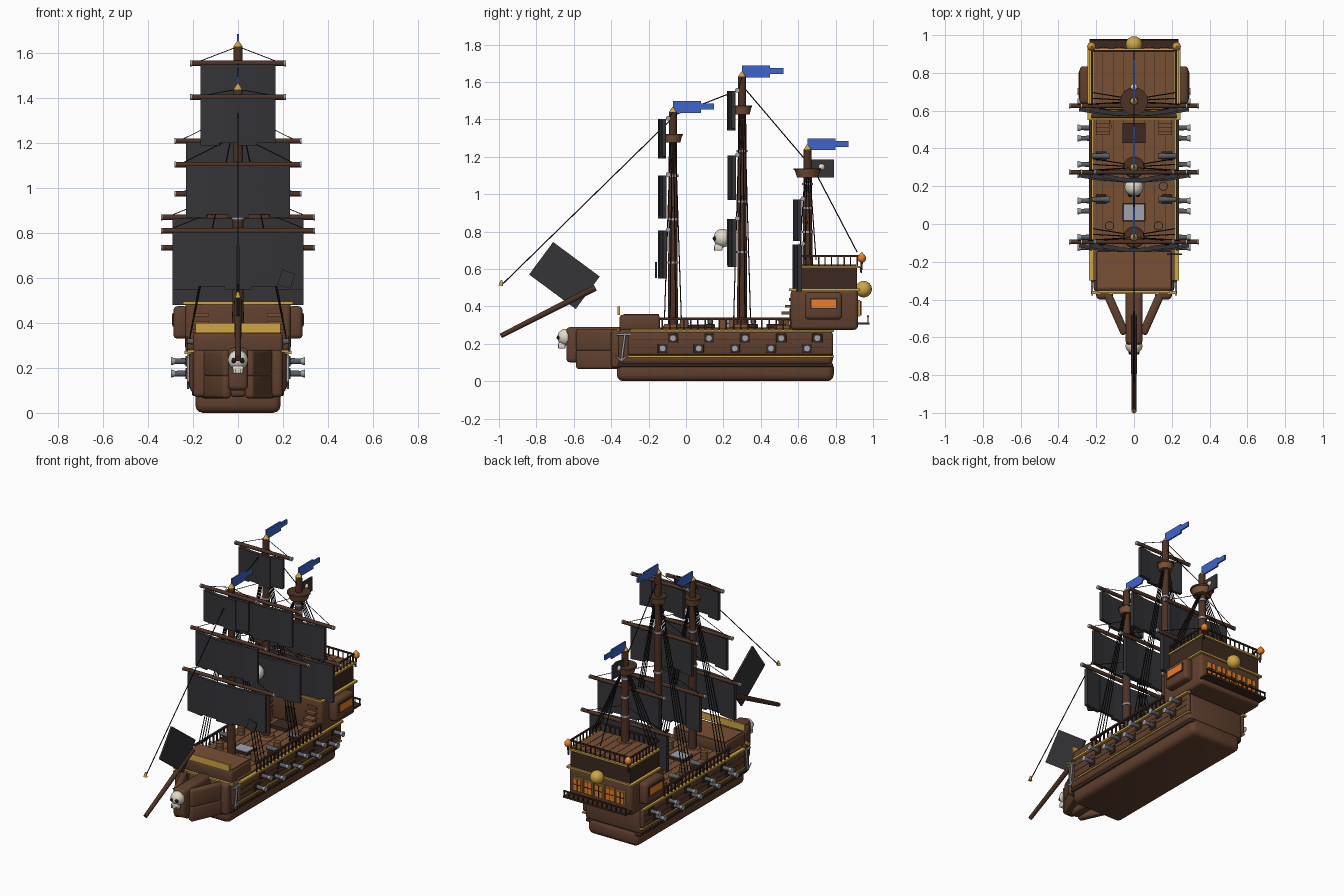
import bpy, bmesh, math
from mathutils import Vector, Matrix

if "Cube" in bpy.data.objects:
    bpy.data.objects.remove(bpy.data.objects["Cube"])

def mat(name, r, g, b):
    m = bpy.data.materials.new(name)
    m.diffuse_color = (r, g, b, 1)
    m.use_nodes = True
    m.node_tree.nodes["Principled BSDF"].inputs["Base Color"].default_value = m.diffuse_color
    return m

WOOD = mat("wood", .12, .052, .028)
DECK = mat("deck_wood", .19, .08, .035)
DARK = mat("dark_wood", .045, .022, .014)
SPAR = mat("spar_wood", .075, .032, .018)
SAIL = mat("black_cloth", .035, .035, .04)
GOLD = mat("gold", .62, .38, .06)
BLUE = mat("blue_cloth", .05, .13, .6)
GLOW = mat("lit_glass", .85, .2, .02)
BONE = mat("bone", .75, .7, .58)
IRON = mat("iron", .1, .11, .13)
STEEL = mat("steel", .35, .37, .42)
BLACK = mat("black", .01, .01, .01)

def finish(bm, name, m):
    me = bpy.data.meshes.new(name)
    bm.to_mesh(me)
    bm.free()
    me.materials.append(m)
    ob = bpy.data.objects.new(name, me)
    bpy.context.collection.objects.link(ob)
    return ob

def box(name, x, y, z, m, bevel=0, rot=None):
    """Box from (min, max) ranges, optionally bevelled and turned about its centre."""
    bm = bmesh.new()
    bmesh.ops.create_cube(bm, size=1)
    bmesh.ops.scale(bm, vec=(x[1] - x[0], y[1] - y[0], z[1] - z[0]), verts=bm.verts)
    if bevel:
        bmesh.ops.bevel(bm, geom=bm.edges[:], offset=bevel, segments=3, profile=.5, affect='EDGES')
    ob = finish(bm, name, m)
    ob.location = ((x[0] + x[1]) / 2, (y[0] + y[1]) / 2, (z[0] + z[1]) / 2)
    if rot:
        ob.rotation_euler = rot
    return ob

def rod(name, a, b, r, m, r2=None, seg=12):
    a, b = Vector(a), Vector(b)
    bm = bmesh.new()
    bmesh.ops.create_cone(bm, cap_ends=True, segments=seg, radius1=r,
                          radius2=r if r2 is None else r2, depth=(b - a).length)
    ob = finish(bm, name, m)
    ob.location = (a + b) / 2
    ob.rotation_euler = (b - a).to_track_quat('Z', 'Y').to_euler()
    return ob

def ball(name, c, r, m, s=(1, 1, 1)):
    bm = bmesh.new()
    bmesh.ops.create_uvsphere(bm, u_segments=20, v_segments=12, radius=r)
    bmesh.ops.scale(bm, vec=s, verts=bm.verts)
    ob = finish(bm, name, m)
    ob.location = c
    return ob

def skull(name, x, y, z, r):
    ball(name, (x, y, z), r, BONE, (1, .95, 1))
    box(name + "_jaw", (x - r * .55, x + r * .55), (y - r * .85, y), (z - r * 1.35, z - r * .6), BONE, r * .15)
    for s in (-1, 1):
        ball(name + "_eye", (x + s * r * .4, y - r * .8, z - r * .05), r * .25, BLACK)
    for i in range(-2, 3):
        box(name + "_tooth_gap", (x + i * r * .22 - .001, x + i * r * .22 + .001),
            (y - r * .88, y - r * .8), (z - r * 1.3, z - r * .9), BLACK)

# hull
box("hull_bottom", (-.19, .19), (-.37, .79), (0, .11), WOOD, .035)
box("keel_wale", (-.205, .205), (-.365, .785), (.075, .1), DARK, .01)
box("hull_body", (-.215, .215), (-.365, .785), (.085, .28), WOOD, .03)
box("main_deck", (-.215, .215), (-.3, .6), (.27, .285), DECK)
for s in (-1, 1):
    X = lambda a, b: tuple(sorted((s * a, s * b)))
    box("gun_strake", X(.2, .228), (-.31, .785), (.14, .262), WOOD, .012)
    box("hull_gold_top", X(.21, .238), (-.3, .79), (.262, .275), GOLD)
    box("hull_gold_low", X(.2, .224), (-.31, .79), (.128, .137), GOLD)
    for z in (.18, .22):
        box("hull_plank_seam", X(.22, .2295), (-.3, .775), (z, z + .003), DARK)
    # bow cheeks converge on the stem
    for i, (z0, z1) in enumerate(((.065, .17), (.16, .28))):
        box("bow_cheek", (s * .1 - .022, s * .1 + .022), (-.595, -.33), (z0, z1), WOOD, .015, (0, 0, s * -.42))
    box("bow_shoulder", X(.11, .2), (-.4, -.34), (.07, .28), WOOD, .02)
    # anchors
    rod("anchor_shank", (s * .222, -.345, .11), (s * .222, -.325, .26), .006, STEEL)
    rod("anchor_stock", (s * .222, -.37, .25), (s * .222, -.29, .25), .006, STEEL)
    for d in (-1, 1):
        rod("anchor_fluke", (s * .222, -.345, .11), (s * .222, -.345 + d * .035, .14), .006, STEEL, .003)
    # rails
    box("rail_top", X(.222, .236), (-.14, .56), (.328, .34), DARK)
    for i in range(19):
        y = -.13 + i * .038
        box("rail_post", X(.225, .233), (y, y + .008), (.27, .33), DARK)
    # two staggered rows of cannons
    for i in range(5):
        for y, z in ((-.07 + i * .193, .23), (-.125 + i * .193, .175)):
            box("gun_port", X(.22, .234), (y - .027, y + .027), (z - .024, z + .024), DARK, .003)
            rod("gun_barrel", (s * .2, y, z), (s * .285, y, z), .015, IRON, .012)
            rod("gun_muzzle", (s * .28, y, z), (s * .298, y, z), .013, STEEL, .018)
    # deck guns
    for y in (.13, .36):
        box("gun_carriage", X(.145, .2), (y - .025, y + .025), (.285, .305), DARK, .003)
        rod("deck_gun", (s * .13, y, .318), (s * .225, y, .318), .016, IRON, .012)

# beak
box("stem", (-.045, .045), (-.64, -.34), (.1, .29), WOOD, .022)
box("stem_low", (-.035, .035), (-.58, -.34), (.07, .17), WOOD, .018)
skull("figurehead_skull", 0, -.645, .235, .045)

# forecastle
box("forecastle", (-.2, .2), (-.355, -.14), (.27, .355), WOOD, .015)
box("forecastle_deck", (-.19, .19), (-.335, -.145), (.35, .359), DECK)
box("forecastle_gold_board", (-.19, .19), (-.365, -.353), (.355, .4), GOLD)
box("bow_gold_edge", (-.225, .225), (-.37, -.355), (.268, .28), GOLD)

# stern castle
box("stern_castle", (-.235, .235), (.56, .92), (.275, .49), WOOD, .02)
box("stern_upper", (-.225, .225), (.605, .915), (.48, .615), DARK)
box("poop_deck", (-.215, .215), (.61, .91), (.61, .622), DECK)
for z, y0, w in ((.483, .55, .245), (.605, .597, .235)):
    for s in (-1, 1):
        box("castle_gold_side", tuple(sorted((s * w, s * (w - .02)))), (y0, .93), (z, z + .012), GOLD)
    for y in (y0, .918):
        box("castle_gold_end", (-w, w), (y, y + .012), (z, z + .012), GOLD)
for s in (-1, 1):
    X = lambda a, b: tuple(sorted((s * a, s * b)))
    box("side_gallery", X(.22, .288), (.635, .835), (.33, .475), WOOD, .02)
    box("side_window_frame", X(.28, .291), (.662, .81), (.385, .445), DARK)
    box("side_window", X(.285, .294), (.67, .802), (.392, .438), GLOW)
    box("poop_rail", X(.218, .228), (.6, .92), (.665, .674), DARK)
    for i in range(10):
        y = .605 + i * .034
        box("poop_post", X(.22, .226), (y, y + .006), (.615, .667), DARK)
    rod("lantern_post", (s * .225, .935, .58), (s * .225, .94, .64), .006, DARK)
    ball("stern_lantern", (s * .225, .94, .657), .023, GLOW)
    rod("lantern_cap", (s * .225, .94, .675), (s * .225, .94, .69), .015, GOLD, .002)
    # stair down from the poop
    for i in range(5):
        box("stair", X(.13, .2), (.47 + i * .02, .56), (.285 + i * .036, .3 + i * .036), DECK)
for y in (.6, .912):
    box("poop_rail_end", (-.225, .225), (y, y + .01), (.665, .674), DARK)
    for i in range(13):
        x = -.216 + i * .036
        box("poop_end_post", (x - .003, x + .003), (y + .002, y + .008), (.615, .667), DARK)
# stern windows and gallery
for i in range(5):
    x = -.16 + i * .08
    box("stern_window_frame", (x - .033, x + .033), (.91, .93), (.345, .435), GOLD)
    box("stern_window", (x - .026, x + .026), (.92, .934), (.352, .428), GLOW)
    box("window_bar", (x - .002, x + .002), (.92, .937), (.352, .428), DARK)
    box("window_crossbar", (x - .026, x + .026), (.92, .937), (.388, .392), DARK)
box("gallery_floor", (-.235, .235), (.91, .98), (.303, .315), DARK)
box("gallery_rail", (-.235, .235), (.968, .978), (.342, .35), DARK)
for i in range(14):
    x = -.23 + i * .0354
    box("gallery_post", (x - .003, x + .003), (.97, .976), (.31, .345), DARK)
ball("stern_emblem", (0, .95, .492), .044, GOLD)
box("cabin_door", (-.035, .035), (.553, .565), (.285, .39), DARK)

# masts with yards, sails, shrouds and flags: y, foot z, top z, nest z, nest r, (yard z, half width, sail foot)
LO, MID, TOP = (.335, .29), (.275, .23), (.205, .165)
MASTS = (("fore", -.07, .28, 1.44, 1.275, .05, ((.81, LO, .55), (1.105, MID, .87), (1.405, TOP, 1.19))),
         ("main", .30, .28, 1.63, 1.425, .05, ((.87, LO, .61), (1.21, MID, .97), (1.555, TOP, 1.34))),
         ("mizzen", .65, .6, 1.24, 1.09, .07, ((.735, LO, .48), (.975, MID, .75))))
for name, y, z0, z1, nz, nr, yards in MASTS:
    rod(name + "_mast", (0, y, z0), (0, y, z1), .027, SPAR, .021, 14)
    rod(name + "_mast_foot", (0, y, z0), (0, y, z0 + .025), .06, DECK, .045, 16)
    rod(name + "_finial", (0, y, z1), (0, y, z1 + .025), .02, GOLD, .004)
    for t in (.3, .5, .7):
        z = z0 + (z1 - z0) * t
        rod(name + "_mast_band", (0, y, z), (0, y, z + .012), .029, STEEL)
    rod(name + "_crow_nest", (0, y, nz), (0, y, nz + .042), nr * .8, DECK, nr, 16)
    rod(name + "_nest_rim", (0, y, nz + .038), (0, y, nz + .048), nr * 1.06, SPAR, None, 16)
    for zy, (wy, ws), zs in yards:
        rod(name + "_yard", (-wy, y - .025, zy), (wy, y - .025, zy), .012, SPAR)
        for s in (-1, 1):
            rod("yard_cap", (s * wy, y - .025, zy), (s * (wy + .008), y - .025, zy), .013, STEEL)
            rod("brace_rope", (s * wy * .95, y - .02, zy), (0, y, min(zy + .13, z1)), .002, BLACK, None, 5)
        n = 5 if ws > .2 else 4
        w = 2 * ws / n
        for i in range(n):
            u = (i + .5) / n * 2 - 1
            yc = y - .042 - .026 * (1 - u * u)
            drop = .012 * (i % 2)
            box(name + "_sail_strip", (u * ws - w * .51, u * ws + w * .51), (yc - .011, yc + .011),
                (zs + drop, zy - .004), SAIL, 0, (0, 0, u * .2))
    for s in (-1, 1):
        for d in (-.045, -.015, .015, .045):
            rod(name + "_shroud", (s * .215, y + d, z0 + .05), (s * .02, y + d * .3, nz), .003, BLACK, None, 5)
    # pennant
    zf = z1 + .025
    box(name + "_pennant", (-.005, .005), (y, y + .15), (zf - .03, zf + .032), BLUE)
    box(name + "_pennant_tail", (-.005, .005), (y + .145, y + .22), (zf - .012, zf + .02), BLUE)
skull("sail_skull", 0, .195, .765, .05)
box("sail_patch", (.185, .245), (-.165, -.155), (.56, .63), SAIL, 0, (0, .3, 0))
box("black_flag", (-.005, .005), (.67, .79), (1.09, 1.185), SAIL)
ball("flag_skull", (0, .725, 1.145), .018, BONE)

# bowsprit, jib and stays
rod("bowsprit", (0, -.99, .242), (0, -.485, .5), .013, SPAR, .017)
box("jib_sail", (-.006, .006), (-.805, -.495), (.457, .673), SAIL, 0, (math.radians(-36.5), 0, 0))
rod("stay_tip", (0, -.99, .51), (0, -.985, .54), .013, GOLD, .004)
for a, b in (((-.985, .515), (-.09, 1.39)), ((-.07, 1.42), (.29, 1.56)),
             ((.31, 1.57), (.65, 1.17)), ((.68, 1.14), (.915, .69))):
    rod("stay_rope", (0, a[0], a[1]), (0, b[0], b[1]), .003, BLACK, None, 6)

# deck fittings
box("grating_frame", (-.062, .062), (.012, .112), (.285, .3), DARK)
box("grating", (-.053, .053), (.02, .104), (.29, .304), STEEL)
box("hatch", (-.062, .062), (.43, .535), (.285, .305), DARK)
for x, y in ((.155, .2), (-.15, .25), (-.13, -.01), (.13, -.01)):
    rod("barrel", (x, y, .285), (x, y, .335), .023, DECK)
    rod("barrel_hoop", (x, y, .305), (x, y, .311), .025, IRON)
box("crate", (-.17, -.12), (.5, .545), (.285, .33), DECK, 0, (0, 0, .3))
for i in range(-3, 4):
    box("deck_seam", (i * .055 - .001, i * .055 + .001), (-.14, .56), (.284, .2865), DARK)
    box("poop_seam", (i * .055 - .001, i * .055 + .001), (.612, .908), (.62, .6235), DARK)

# smooth the rounded parts, keep edges sharp
for o in bpy.context.collection.objects:
    o.select_set(True)
    bpy.context.view_layer.objects.active = o
bpy.ops.object.shade_smooth_by_angle(angle=math.radians(35))
